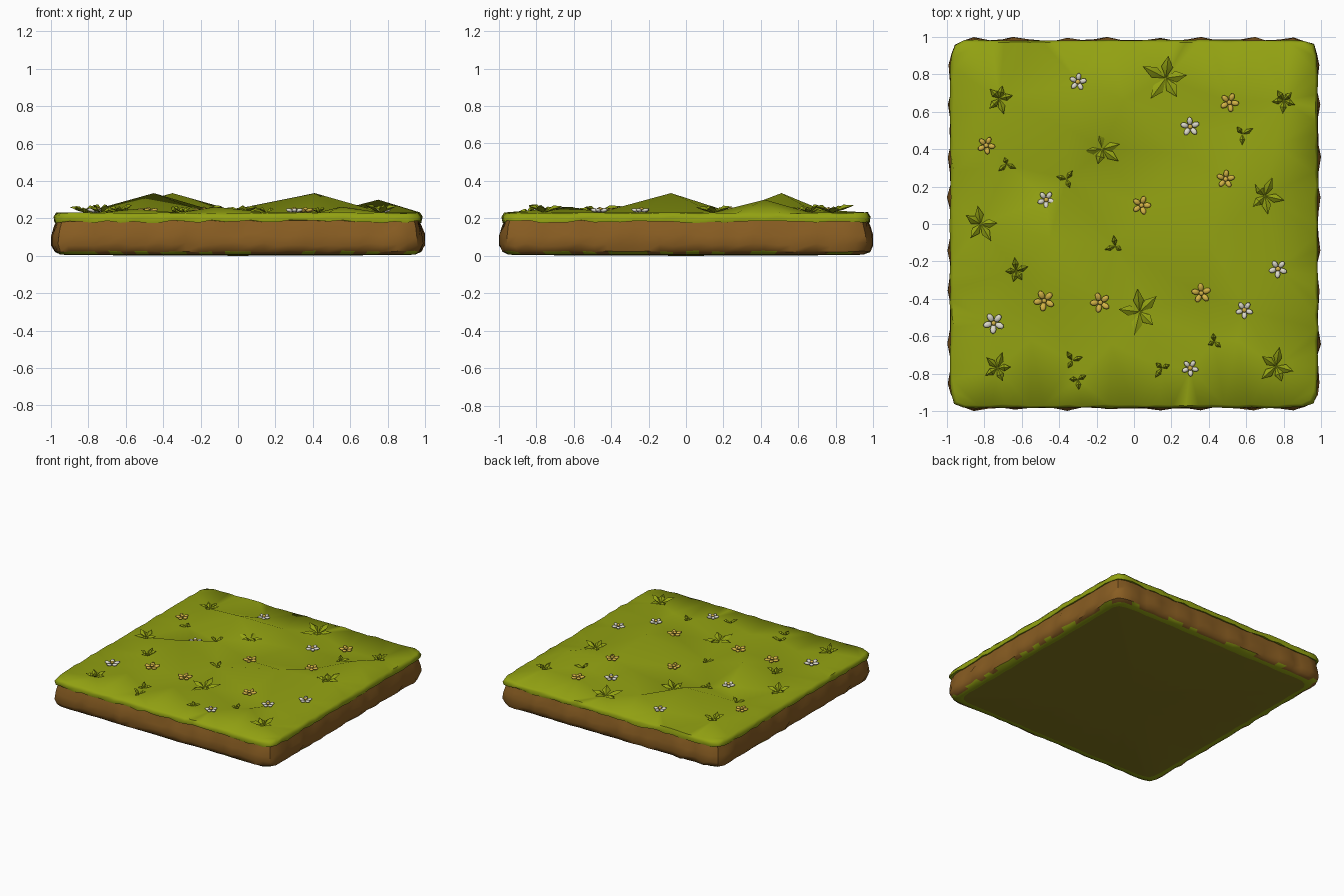
import bpy, bmesh, math, random
from mathutils import Vector, Matrix
from mathutils.geometry import delaunay_2d_cdt

if "Cube" in bpy.data.objects:
    bpy.data.objects.remove(bpy.data.objects["Cube"])

random.seed(7)
R = random.uniform


def material(name, rgb):
    m = bpy.data.materials.new(name)
    m.diffuse_color = (*rgb, 1)
    m.use_nodes = True
    m.node_tree.nodes["Principled BSDF"].inputs["Base Color"].default_value = m.diffuse_color
    return m


GREEN = material("grass green", (0.29, 0.36, 0.006))
BROWN = material("soil brown", (0.25, 0.11, 0.016))
OLIVE = material("mossy soil", (0.23, 0.19, 0.012))
WHITE = material("petal white", (0.72, 0.70, 0.60))
YELLOW = material("petal yellow", (0.65, 0.45, 0.06))


def finish(bm, name, mats, angle=None):
    bmesh.ops.recalc_face_normals(bm, faces=bm.faces)
    me = bpy.data.meshes.new(name)
    bm.to_mesh(me)
    bm.free()
    ob = bpy.data.objects.new(name, me)
    bpy.context.collection.objects.link(ob)
    for m in mats:
        me.materials.append(m)
    if angle:
        bpy.ops.object.select_all(action='DESELECT')
        ob.select_set(True)
        bpy.context.view_layer.objects.active = ob
        bpy.ops.object.shade_smooth_by_angle(angle=math.radians(angle))
    return ob


# Square outline with softened corners
N = 28
outline = []
for k in range(4):
    for i in range(N):
        p = Matrix.Rotation(k * math.pi / 2, 2) @ Vector((-1 + 2 * i / N, -1))
        outline.append(p / (abs(p.x) ** 28 + abs(p.y) ** 28) ** (1 / 28))


def add_ring(bm, size, z, jitter, zjit=0.0, bumps=None):
    ring = []
    for i, p in enumerate(outline):
        s = size + R(-jitter, jitter) + (bumps[i] if bumps else 0)
        x, y = (max(-1, min(1, c * s)) for c in p)
        ring.append(bm.verts.new((x, y, z + R(-zjit, zjit))))
    return ring


def bridge(bm, a, b, mat=0):
    n = len(a)
    for i in range(n):
        j = (i + 1) % n
        f = bm.faces.new((a[i], a[j], b[j], b[i]))
        f.material_index = mat


# Soil slab: bulging lumpy sides, mossy lower rim and underside
bm = bmesh.new()
bumps = [R(0.008, 0.022) if i % 7 in (2, 5) else 0 for i in range(len(outline))]
half = [b * 0.5 for b in bumps]
rings = [add_ring(bm, 0.91, 0.004, 0.004),
         add_ring(bm, 0.95, 0.008, 0.004),
         add_ring(bm, 0.972, 0.024, 0.004, 0.004, half),
         add_ring(bm, 0.984, 0.06, 0.004, 0.01, bumps),
         add_ring(bm, 0.980, 0.11, 0.004, 0.01, bumps),
         add_ring(bm, 0.972, 0.155, 0.004, 0.008, half),
         add_ring(bm, 0.962, 0.20, 0.003)]
for i in range(6):
    bridge(bm, rings[i], rings[i + 1], 2 if i == 0 else 0)
centre = bm.verts.new((0, 0, 0))
for i in range(len(outline)):
    f = bm.faces.new((rings[0][i], centre, rings[0][(i + 1) % len(outline)]))
    f.material_index = 1
for f in bm.faces:
    if f.calc_center_median().z < 0.018 and f.material_index == 0 and R(0, 1) < 0.55:
        f.material_index = 2
finish(bm, "soil_slab", [BROWN, OLIVE, GREEN], 40)

# Positions of plants and flowers (x, y, radius)
rosettes = [(0.17, 0.78, 0.13), (-0.17, 0.40, 0.10), (0.70, 0.15, 0.10),
            (0.03, -0.47, 0.12), (-0.82, 0.0, 0.10), (-0.73, -0.77, 0.08),
            (0.76, -0.76, 0.10), (0.80, 0.66, 0.07), (-0.72, 0.67, 0.08),
            (-0.63, -0.25, 0.07)]
sprouts = [(-0.33, -0.73), (-0.10, -0.12), (0.43, -0.63), (0.15, -0.77),
           (-0.68, 0.32), (-0.36, 0.24), (0.58, 0.48), (-0.30, -0.83)]
white = [(-0.30, 0.76), (0.30, 0.52), (-0.47, 0.13), (0.77, -0.24),
         (0.59, -0.46), (-0.75, -0.53), (0.30, -0.77)]
yellow = [(-0.79, 0.42), (0.51, 0.65), (0.49, 0.24), (0.04, 0.10),
          (-0.48, -0.41), (-0.18, -0.42), (0.36, -0.37)]
peaks = [(-0.35, 0.51, 0.335), (-0.45, -0.08, 0.335), (0.41, -0.08, 0.335),
         (0.75, 0.42, 0.30), (0.22, 0.38, 0.275), (0.55, -0.62, 0.262),
         (-0.12, -0.64, 0.262), (-0.05, 0.66, 0.25), (-0.55, -0.62, 0.25)]
GROUND = 0.232

# Grass cap: ragged rim overhanging the soil, top made of long sloping triangles
bm = bmesh.new()
rim = [add_ring(bm, 0.955, 0.188, 0.003),
       add_ring(bm, 0.978, 0.183, 0.004, 0.009),
       add_ring(bm, 0.983, 0.207, 0.004, 0.006),
       add_ring(bm, 0.968, 0.229, 0.005, 0.004)]
for i in range(3):
    bridge(bm, rim[i], rim[i + 1])
edge = rim[3]
inner = [Vector((x, y, GROUND)) for x, y in sprouts + white + yellow]
inner += [Vector((x, y, GROUND)) for x, y, r in rosettes]
inner += [Vector(p) for p in peaks]
pts = [v.co.copy() for v in edge] + inner
n = len(edge)
_, _, tris, orig, _, _ = delaunay_2d_cdt(
    [p.xy for p in pts], [(i, (i + 1) % n) for i in range(n)], [], 1, 1e-6)
verts = edge + [bm.verts.new(p) for p in inner]
for t in tris:
    bm.faces.new([verts[orig[i][0]] for i in t])
finish(bm, "grass_cap", [GREEN], 60)


# A leaf: pointed, folded along its spine, rising outward
def add_leaf(bm, x, y, z, ang, length, width, lift):
    m = Matrix.Translation((x, y, z)) @ Matrix.Rotation(ang, 4, 'Z')
    L, W = length, width
    v = [bm.verts.new(m @ Vector(c)) for c in (
        (0, 0, 0), (0.5 * L, W, lift * 0.6), (L, 0, lift),
        (0.5 * L, -W, lift * 0.6), (0.5 * L, 0, lift * 0.8 + 0.012),
        (0.5 * L, 0, lift * 0.4))]
    for a, b in ((0, 1), (1, 2), (2, 3), (3, 0)):
        bm.faces.new((v[a], v[b], v[4]))
        bm.faces.new((v[b], v[a], v[5]))


# Leafy rosettes and small sprouts
bm = bmesh.new()
for x, y, r in rosettes:
    a0 = R(0, 6.28)
    for k in range(5):
        add_leaf(bm, x, y, GROUND - 0.002, a0 + k * math.tau / 5 + R(-0.25, 0.25),
                 r * R(0.8, 1.1), r * 0.24, R(0.02, 0.042))
finish(bm, "leaf_rosettes", [GREEN], 40)
bm = bmesh.new()
for x, y in sprouts:
    a0 = R(0, 6.28)
    for k in range(3):
        add_leaf(bm, x, y, GROUND - 0.002, a0 + k * 2.1 + R(-0.4, 0.4),
                 R(0.035, 0.065), 0.014, R(0.01, 0.03))
finish(bm, "grass_sprouts", [GREEN], 40)


# Flowers: five rounded petals around a domed centre
def flowers(name, places, mats):
    bm = bmesh.new()
    for x, y in places:
        a0, s = R(0, 6.28), R(0.85, 1.1)
        for k in range(6):
            mid = k == 5
            rot = Matrix.Rotation(a0 + k * math.tau / 5, 4, 'Z')
            off = Vector((0 if mid else 0.031 * s, 0, 0.017 if mid else 0.009))
            size = (0.014, 0.014, 0.009) if mid else (0.024 * s, 0.016 * s, 0.010)
            tilt = Matrix.Rotation(0 if mid else -0.25, 4, 'Y')
            m = (Matrix.Translation((x, y, GROUND + 0.002)) @ rot
                 @ Matrix.Translation(off) @ tilt @ Matrix.Diagonal((*size, 1)))
            geo = bmesh.ops.create_uvsphere(bm, u_segments=8, v_segments=5,
                                            radius=1, matrix=m)
            if mid:
                for f in {f for v in geo["verts"] for f in v.link_faces}:
                    f.material_index = 1
    finish(bm, name, mats, 60)


flowers("white_flowers", white, [WHITE, YELLOW])
flowers("yellow_flowers", yellow, [YELLOW, YELLOW])
